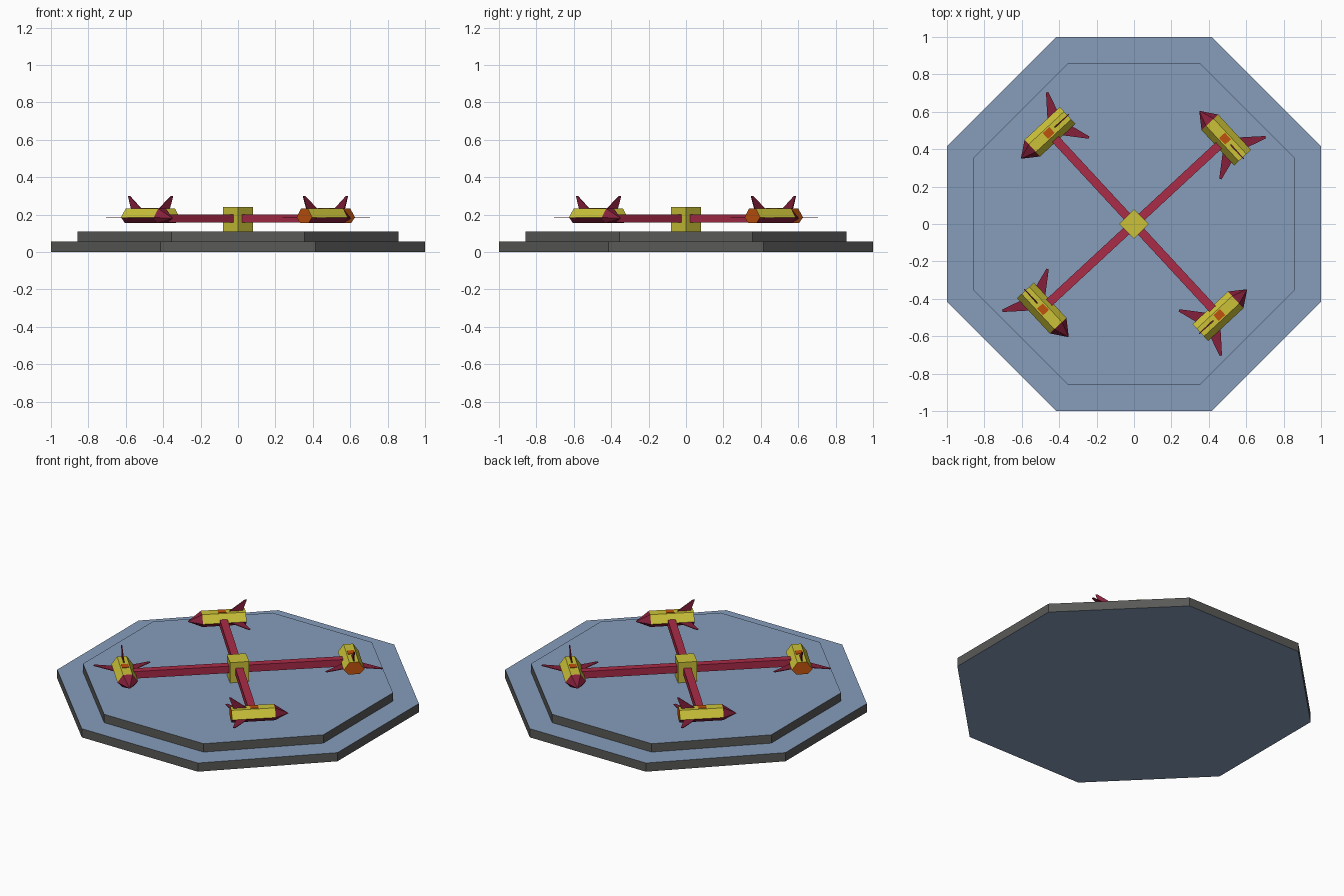
import bpy, bmesh, math
from mathutils import Matrix, Vector

if "Cube" in bpy.data.objects:
    bpy.data.objects.remove(bpy.data.objects["Cube"])

def mat(name, rgb):
    m = bpy.data.materials.new(name)
    m.diffuse_color = (*rgb, 1)
    m.use_nodes = True
    m.node_tree.nodes["Principled BSDF"].inputs["Base Color"].default_value = m.diffuse_color
    return m

BLUE = mat("deck_blue", (0.24, 0.34, 0.50))
GREY = mat("dark_grey", (0.10, 0.10, 0.097))
YELLOW = mat("yellow", (0.60, 0.54, 0.04))
RED = mat("crimson", (0.40, 0.025, 0.065))
DARK = mat("dark_crimson", (0.23, 0.014, 0.042))
ORANGE = mat("orange", (0.53, 0.085, 0.004))

def build(name, rings, mats, rule=None, matrix=None):
    """Skin equal-length rings into a closed solid; a one-point ring is an apex."""
    bm = bmesh.new()
    vs = [[bm.verts.new(p) for p in r] for r in rings]
    for a, b in zip(vs, vs[1:]):
        n = len(a)
        for i in range(n):
            j = (i + 1) % n
            bm.faces.new((a[i], a[j], b[0]) if len(b) == 1 else (a[i], a[j], b[j], b[i]))
    for r in (vs[0], vs[-1]):
        if len(r) > 2:
            bm.faces.new(r)
    bmesh.ops.recalc_face_normals(bm, faces=bm.faces)
    bm.normal_update()
    if rule:
        for f in bm.faces:
            f.material_index = rule(f)
    me = bpy.data.meshes.new(name)
    bm.to_mesh(me)
    bm.free()
    for m in mats:
        me.materials.append(m)
    ob = bpy.data.objects.new(name, me)
    bpy.context.collection.objects.link(ob)
    if matrix:
        ob.matrix_world = matrix
    return ob

def prism(name, n, radius, z0, z1, turn, mats, rule=None):
    ring = [(radius * math.cos(turn + i * math.tau / n),
             radius * math.sin(turn + i * math.tau / n)) for i in range(n)]
    return build(name, [[(x, y, z) for x, y in ring] for z in (z0, z1)], mats, rule)

def plate(name, pts, offset, mats, matrix):
    o = Vector(offset)
    return build(name, [[Vector(p) - o for p in pts], [Vector(p) + o for p in pts]], mats, matrix=matrix)

# Stepped octagonal base: blue decks, grey rims
rim = lambda f: 0 if abs(f.normal.z) > 0.5 else 1
c8 = math.cos(math.pi / 8)
prism("lower_deck", 8, 1.0 / c8, 0, 0.056, math.pi / 8, [BLUE, GREY], rim)
prism("upper_deck", 8, 0.857 / c8, 0.056, 0.11, math.pi / 8, [BLUE, GREY], rim)

# Central hub, a diamond from above
prism("hub", 4, 0.08, 0.11, 0.24, 0, [YELLOW])

# Rocket section: x is radial, y points to the nose
U, MID, TOP, LOW = 0.667, 0.185, 0.232, 0.155
SECTION = [(-0.061, MID), (-0.028, TOP), (0.028, TOP), (0.061, MID), (0.033, LOW), (-0.033, LOW)]

def ring(y):
    return [(U + x, y, z) for x, z in SECTION]

def body_colour(f):
    if f.normal.y < -0.9:
        return 2                                  # exhaust face
    return 1 if f.calc_center_median().z < MID - 0.005 else 0

for k in range(4):
    M = Matrix.Rotation(math.radians(42.8 + 90 * k), 4, 'Z')
    t = f"_{k + 1}"
    # Arm from hub to rocket
    build("arm" + t, [[(u, y, z) for y, z in ((-.023, .157), (.023, .157), (.023, .202), (-.023, .202))]
                      for u in (0.03, 0.625)], [RED], matrix=M)
    # Hull and nose cone
    build("rocket_body" + t, [ring(-0.134), ring(0.123)], [YELLOW, DARK, ORANGE], body_colour, M)
    build("nose_cone" + t, [ring(0.123), [(U, 0.207, 0.18)]], [DARK], matrix=M)
    # Seat hatch on top
    plate("hatch" + t, [(U - .021, -.02, TOP), (U + .021, -.02, TOP), (U + .021, .028, TOP),
                        (U - .021, .028, TOP)], (0, 0, 0.003), [ORANGE], M)
    # Upright tail fin and two swept side fins
    plate("tail_fin" + t, [(U, -.035, TOP - .004), (U, -.118, TOP - .004), (U, -.143, .30), (U, -.132, .30)],
          (0.003, 0, 0), [DARK], M)
    for s in (-1, 1):
        plate("side_fin" + t, [(U + s * x, y, 0.183) for x, y in
                               ((.045, -.03), (.045, -.108), (.162, -.143), (.168, -.132))],
              (0, 0, 0.002), [DARK], M)
